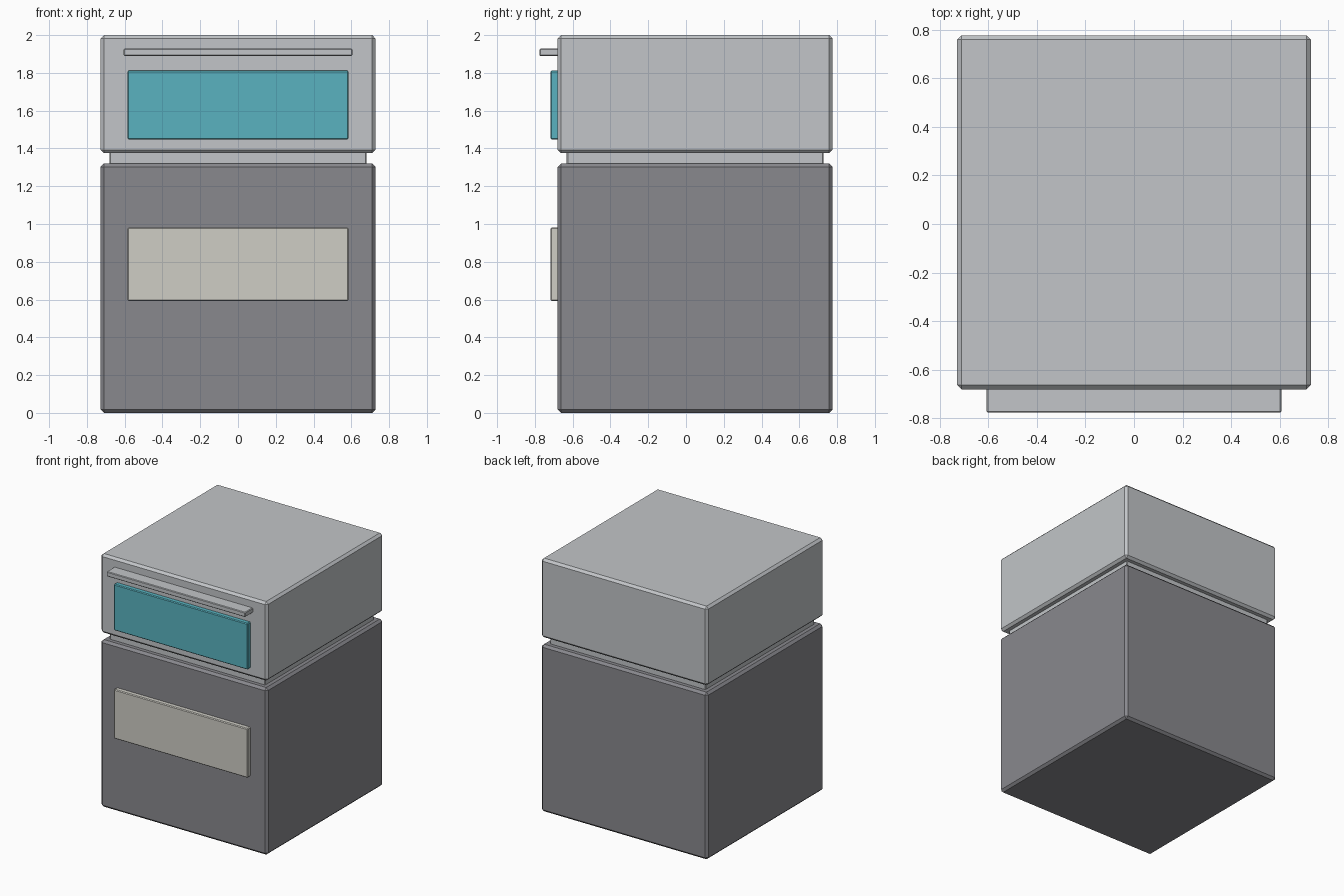
import bpy

if "Cube" in bpy.data.objects:
    bpy.data.objects.remove(bpy.data.objects["Cube"])


def material(name, color):
    mat = bpy.data.materials.new(name)
    mat.diffuse_color = (*color, 1.0)
    mat.use_nodes = True
    mat.node_tree.nodes["Principled BSDF"].inputs["Base Color"].default_value = mat.diffuse_color
    return mat


def box(name, half_x, y, z, chamfer, mat=None):
    """Chamfered box, symmetric in x, spanning the y and z ranges."""
    bpy.ops.mesh.primitive_cube_add(
        size=1, location=(0, (y[0] + y[1]) / 2, (z[0] + z[1]) / 2))
    obj = bpy.context.object
    obj.name = name
    obj.scale = (2 * half_x, y[1] - y[0], z[1] - z[0])
    bpy.ops.object.transform_apply(location=False, rotation=False, scale=True)
    bevel = obj.modifiers.new("chamfer", 'BEVEL')
    bevel.width = chamfer
    bevel.segments = 1
    if mat:
        obj.data.materials.append(mat)
    return obj


dark = material("dark_grey", (0.25, 0.25, 0.27))
light = material("light_grey", (0.54, 0.56, 0.58))
teal = material("teal", (0.10, 0.45, 0.53))
cream = material("cream", (0.62, 0.61, 0.56))

BACK, FRONT, HALF = 0.776, -0.68, 0.728

# Bin body, recessed neck and lid
box("body", HALF, (FRONT, BACK), (0, 1.32), 0.018, dark)
box("neck", HALF - 0.048, (FRONT + 0.048, BACK - 0.048), (1.31, 1.39), 0.006, light)
box("lid", HALF, (FRONT, BACK), (1.375, 2.0), 0.018, light)

# Front panels, slightly sunk into the front faces
box("lid_panel", 0.585, (-0.717, FRONT + 0.01), (1.447, 1.812), 0.006, teal)
box("body_label", 0.585, (-0.717, FRONT + 0.01), (0.592, 0.981), 0.006, cream)

# Pull handle across the lid
box("handle", 0.606, (-0.776, FRONT + 0.01), (1.89, 1.928), 0.005, light)
